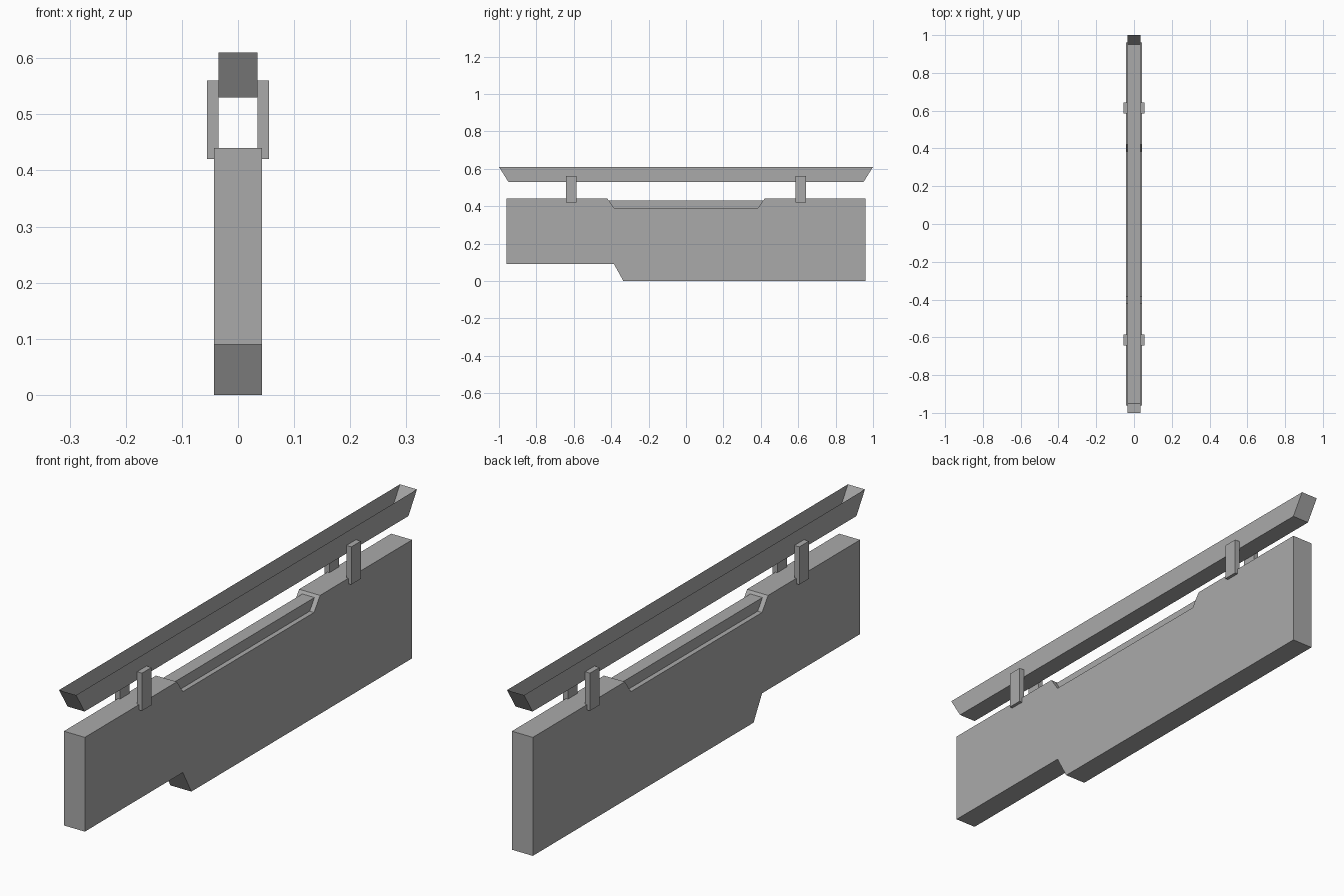
import bpy
import bmesh

cube = bpy.data.objects.get("Cube")
if cube:
    bpy.data.objects.remove(cube, do_unlink=True)

grey = bpy.data.materials.new("plain grey")
grey.use_nodes = True
colour = (0.4, 0.4, 0.4, 1)
grey.diffuse_color = colour
grey.node_tree.nodes["Principled BSDF"].inputs["Base Color"].default_value = colour


def prism(name, profile, x0, x1, open_top=False):
    """Extrude a (y, z) profile from x0 to x1; optionally leave the top open."""
    bm = bmesh.new()
    face = bm.faces.new([bm.verts.new((x0, y, z)) for y, z in profile])
    extruded = bmesh.ops.extrude_face_region(bm, geom=[face], use_keep_orig=True)
    moved = [v for v in extruded["geom"] if isinstance(v, bmesh.types.BMVert)]
    bmesh.ops.translate(bm, verts=moved, vec=(x1 - x0, 0, 0))
    bmesh.ops.recalc_face_normals(bm, faces=bm.faces)
    if open_top:
        top = [f for f in bm.faces if f.normal.z > 0.9]
        bmesh.ops.delete(bm, geom=top, context="FACES_ONLY")
    mesh = bpy.data.meshes.new(name)
    bm.to_mesh(mesh)
    bm.free()
    mesh.materials.append(grey)
    obj = bpy.data.objects.new(name, mesh)
    bpy.context.collection.objects.link(obj)
    return obj


# Main slab, with stepped underside and a shallow recess along the top
prism("wall_panel", [
    (-0.96, 0.09), (-0.385, 0.09), (-0.335, 0), (0.96, 0), (0.96, 0.44),
    (0.42, 0.44), (0.385, 0.39), (-0.385, 0.39), (-0.42, 0.44), (-0.96, 0.44),
], -0.043, 0.043)

# Narrow ridge standing in the recess, leaving a ledge on each side
prism("recess_ridge", [
    (-0.385, 0.39), (0.385, 0.39), (0.413, 0.43), (-0.413, 0.43),
], -0.025, 0.025)

# Open trough with sloping ends
prism("top_trough", [
    (-0.95, 0.53), (0.95, 0.53), (1, 0.61), (-1, 0.61),
], -0.035, 0.035, open_top=True)

# Four upright brackets holding the trough
for end, y in (("front", -0.614), ("back", 0.614)):
    for side, x in (("left", 0.035), ("right", -0.055)):
        prism(f"{end}_{side}_bracket", [
            (y - 0.028, 0.42), (y + 0.028, 0.42), (y + 0.028, 0.56), (y - 0.028, 0.56),
        ], x, x + 0.02)
